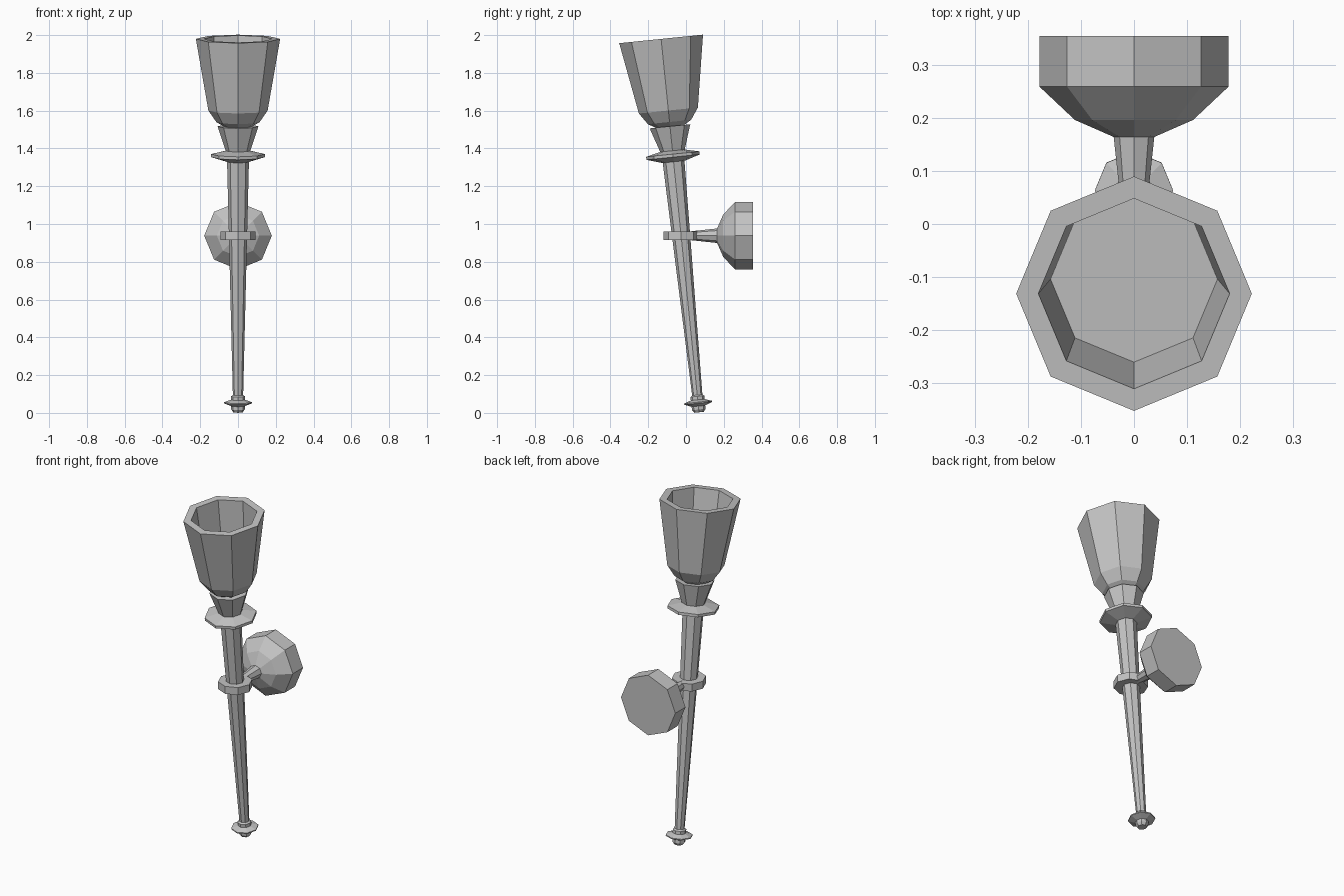
import bpy, bmesh
from math import sin, cos, pi, radians
from mathutils import Matrix

cube = bpy.data.objects.get("Cube")
if cube:
    bpy.data.objects.remove(cube, do_unlink=True)

grey = bpy.data.materials.new("plain grey")
grey.use_nodes = True
colour = (0.55, 0.55, 0.55, 1)
grey.diffuse_color = colour
grey.node_tree.nodes["Principled BSDF"].inputs["Base Color"].default_value = colour

SIDES = 8


def lathe(name, profile, matrix):
    """Octagonal turned part from (radius, height) points, capped at both ends."""
    bm = bmesh.new()
    rings = []
    for r, h in profile:
        angles = [2 * pi * i / SIDES for i in range(SIDES)]
        rings.append([bm.verts.new((r * cos(a), r * sin(a), h)) for a in angles])
    for low, high in zip(rings, rings[1:]):
        for i in range(SIDES):
            j = (i + 1) % SIDES
            bm.faces.new((low[i], low[j], high[j], high[i]))
    bm.faces.new(rings[0][::-1])
    bm.faces.new(rings[-1])
    bmesh.ops.recalc_face_normals(bm, faces=bm.faces)
    mesh = bpy.data.meshes.new(name)
    bm.to_mesh(mesh)
    bm.free()
    mesh.materials.append(grey)
    obj = bpy.data.objects.new(name, mesh)
    obj.matrix_world = matrix
    bpy.context.collection.objects.link(obj)
    return obj


# Frames: leaning torch, level clamp, and wall mount pointing backwards
lean = Matrix.Translation((0, 0.069, 0.003)) @ Matrix.Rotation(radians(5.8), 4, 'X')
level = Matrix.Translation((0, -0.027, 0.938))
backward = Matrix.Translation((0, 0, 0.938)) @ Matrix.Rotation(radians(-90), 4, 'X')

# Torch, from the foot upwards
lathe("foot_knob", [(0.025, 0), (0.036, 0.015), (0.036, 0.04)], lean)
lathe("foot_disc", [(0.036, 0.033), (0.074, 0.048), (0.074, 0.054), (0.036, 0.067)], lean)
lathe("foot_collar", [(0.037, 0.06), (0.037, 0.085), (0.028, 0.092)], lean)
lathe("shaft", [(0.027, 0.08), (0.058, 1.34)], lean)
lathe("upper_disc", [(0.06, 1.333), (0.142, 1.358), (0.142, 1.374), (0.065, 1.392)], lean)
lathe("cup", [(0.063, 1.385), (0.108, 1.522)], lean)
lathe("bell", [(0.065, 1.515), (0.115, 1.545), (0.157, 1.606), (0.223, 1.987),
               (0.181, 1.987), (0.158, 1.715)], lean)

# Clamp and wall mount
lathe("clamp_ring", [(0.093, -0.022), (0.093, 0.022)], level)
lathe("mount_arm", [(0.024, 0.03), (0.039, 0.17)], backward)
lathe("wall_plate", [(0.039, 0.165), (0.112, 0.197), (0.179, 0.26), (0.179, 0.356)], backward)
